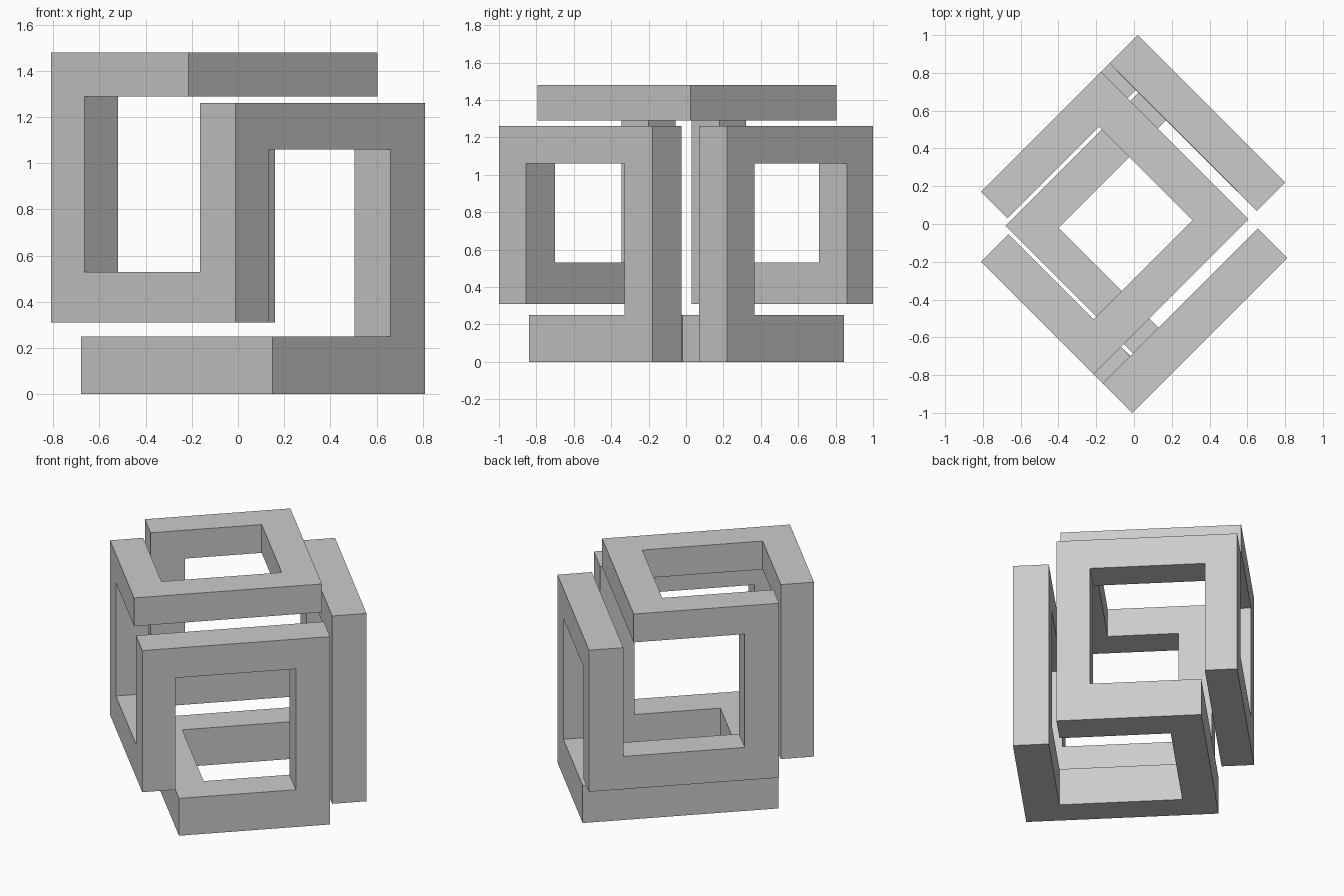
import bpy, bmesh

if "Cube" in bpy.data.objects:
    bpy.data.objects.remove(bpy.data.objects["Cube"])

# The sculpture is one square bar running round a closed loop of right-angle bends.
# Diagonal plan axes: p = x + y, q = x - y. Each bend is a box (p, q, z ranges).
P = {"sw": (-1.01, -.72), "in": (-.69, -.42), "leg": (-.64, -.34), "e": (.33, .63), "ne": (.72, 1.02)}
Q = {"nw": (-.98, -.70), "in": (-.67, -.38), "leg": (-.61, -.32), "e": (.29, .58), "se": (.68, .99)}
Z = {"base": (0, .25), "low": (.31, .53), "high": (1.06, 1.26), "top": (1.29, 1.48)}

bends = [(P[a], Q[b], Z[c]) for a, b, c in (
    # top frame
    ("sw", "leg", "top"), ("sw", "e", "top"), ("e", "e", "top"), ("e", "nw", "top"), ("leg", "nw", "top"),
    # back left and back right sides
    ("leg", "nw", "low"), ("ne", "nw", "low"), ("ne", "nw", "high"), ("ne", "e", "high"),
    # base frame
    ("ne", "e", "base"), ("ne", "in", "base"), ("in", "in", "base"), ("in", "se", "base"), ("e", "se", "base"),
    # front right and front left sides
    ("e", "se", "high"), ("sw", "se", "high"), ("sw", "se", "low"), ("sw", "leg", "low"))]


def step(a, b):
    """Axis and direction of the straight run from bend a to bend b."""
    axis = next(i for i in range(3) if a[i] != b[i])
    return axis, int(b[axis][0] > a[axis][0])


bm = bmesh.new()
count = len(bends)

# Mitred four-corner ring at every bend, keyed by low/high side on each axis
rings = []
for n, box in enumerate(bends):
    i, si = step(bends[n - 1], box)
    j, sj = step(box, bends[(n + 1) % count])
    k = 3 - i - j
    ring = {}
    for outer in (0, 1):
        for side in (0, 1):
            key = [0, 0, 0]
            key[i] = si if outer else 1 - si
            key[j] = 1 - sj if outer else sj
            key[k] = side
            p, q, z = (box[m][key[m]] for m in range(3))
            ring[tuple(key)] = bm.verts.new(((p + q) / 2, (p - q) / 2, z))
    rings.append(ring)

# Straight runs: four faces between neighbouring rings
for n in range(count):
    m = (n + 1) % count
    axis, _ = step(bends[n], bends[m])
    b, c = [t for t in range(3) if t != axis]
    ends = [{(key[b], key[c]): v for key, v in rings[r].items()} for r in (n, m)]
    cycle = [(0, 0), (1, 0), (1, 1), (0, 1)]
    for t in range(4):
        u, w = cycle[t], cycle[(t + 1) % 4]
        bm.faces.new((ends[0][u], ends[0][w], ends[1][w], ends[1][u]))

# Merge coplanar faces across the mitres
bmesh.ops.recalc_face_normals(bm, faces=bm.faces)
bmesh.ops.dissolve_limit(bm, angle_limit=0.01, verts=bm.verts, edges=bm.edges)

mesh = bpy.data.meshes.new("looped_bar")
bm.to_mesh(mesh)
bm.free()
bpy.context.collection.objects.link(bpy.data.objects.new("looped_bar", mesh))
